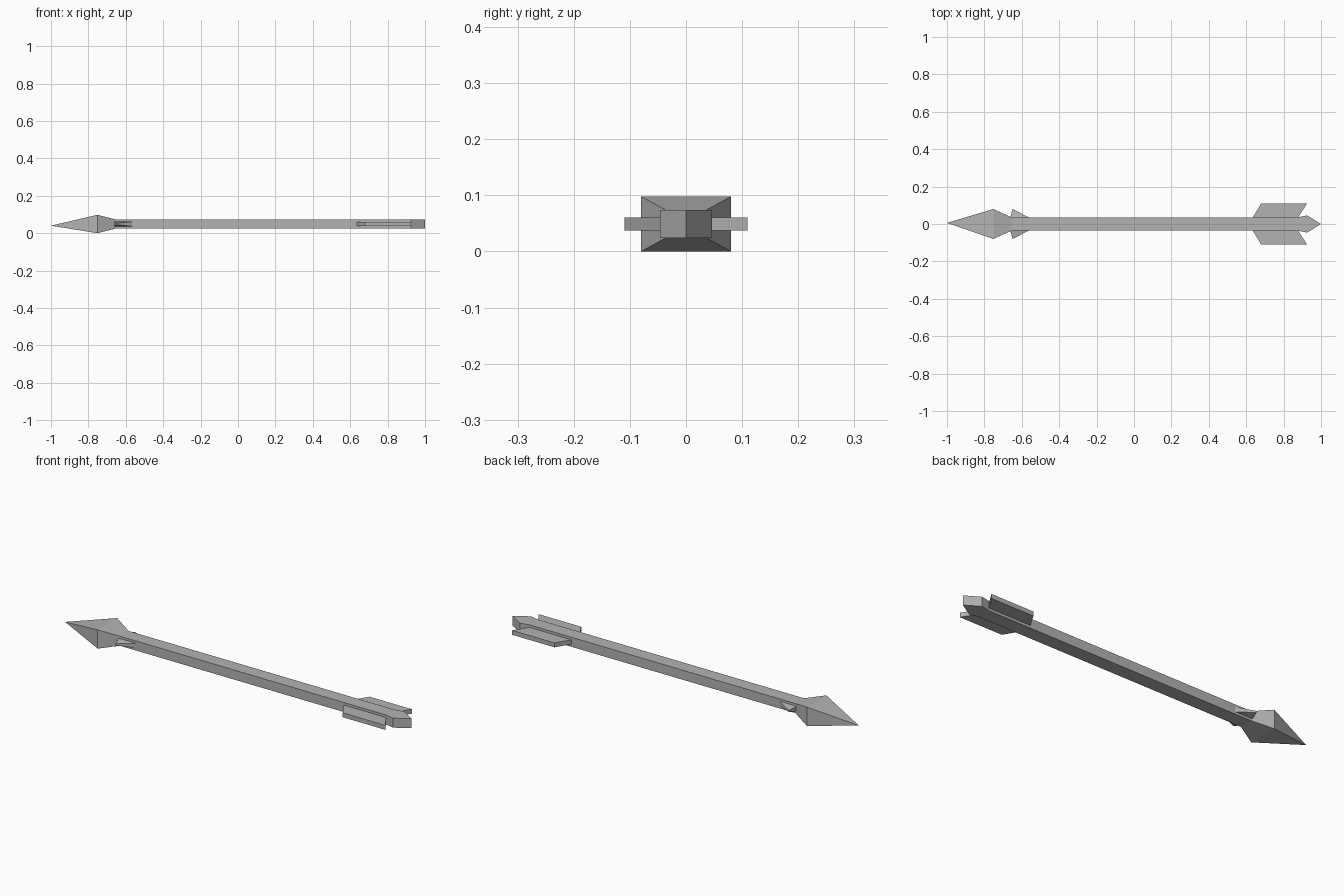
import bpy, bmesh

if "Cube" in bpy.data.objects:
    bpy.data.objects.remove(bpy.data.objects["Cube"])

ZC = 0.049  # height of the arrow's axis

# Dark grey for every part
grey = bpy.data.materials.new("dark_grey")
grey.diffuse_color = (0.45, 0.45, 0.45, 1)
grey.use_nodes = True
grey.node_tree.nodes["Principled BSDF"].inputs["Base Color"].default_value = grey.diffuse_color


def make(name, rings, mirror=False):
    """Loft closed rings of equal length; a single-point ring becomes an apex."""
    bm = bmesh.new()
    loops = [[bm.verts.new(p) for p in r] for r in rings]
    for a, b in zip(loops, loops[1:]):
        n = max(len(a), len(b))
        for i in range(n):
            j = (i + 1) % n
            quad = [a[i % len(a)], a[j % len(a)], b[j % len(b)], b[i % len(b)]]
            bm.faces.new(list(dict.fromkeys(quad)))
    for end in (loops[0], loops[-1]):
        if len(end) > 2:
            bm.faces.new(end)
    bmesh.ops.recalc_face_normals(bm, faces=bm.faces)
    me = bpy.data.meshes.new(name)
    bm.to_mesh(me)
    bm.free()
    me.materials.append(grey)
    ob = bpy.data.objects.new(name, me)
    bpy.context.collection.objects.link(ob)
    if mirror:
        ob.modifiers.new("mirror", 'MIRROR').use_axis = (False, True, False)
    return ob


def plate(outline, half):
    """Bottom and top rings of a flat plate; half = half thickness per point."""
    return [[(x, y, ZC + s * h) for (x, y), h in zip(outline, half)] for s in (-1, 1)]


def section(x, hy, hz):
    return [(x, a * hy, ZC + b * hz) for a, b in ((-1, -1), (1, -1), (1, 1), (-1, 1))]


# Square shaft ending in a flared, pointed nock
right = [(-0.655, 0.036), (0.877, 0.036), (0.925, 0.046)]
outline = right + [(1.0, 0)] + [(x, -y) for x, y in reversed(right)]
make("shaft", plate(outline, [0.0248] * len(outline)))

# Four-sided arrowhead
make("arrowhead", [[(-1.0, 0.006, 0.04)],
                   section(-0.752, 0.08, ZC),
                   section(-0.655, 0.036, 0.0248)])

# Fletching on both sides, swept back
make("fletching", plate([(0.634, 0.034), (0.68, 0.11), (0.925, 0.11), (0.877, 0.034)],
                        [0.0115] * 4), True)

# Small barbs behind the head, thinning outwards
make("barb", plate([(-0.662, 0.034), (-0.649, 0.08), (-0.56, 0.034)],
                   [0.013, 0.004, 0.013]), True)
